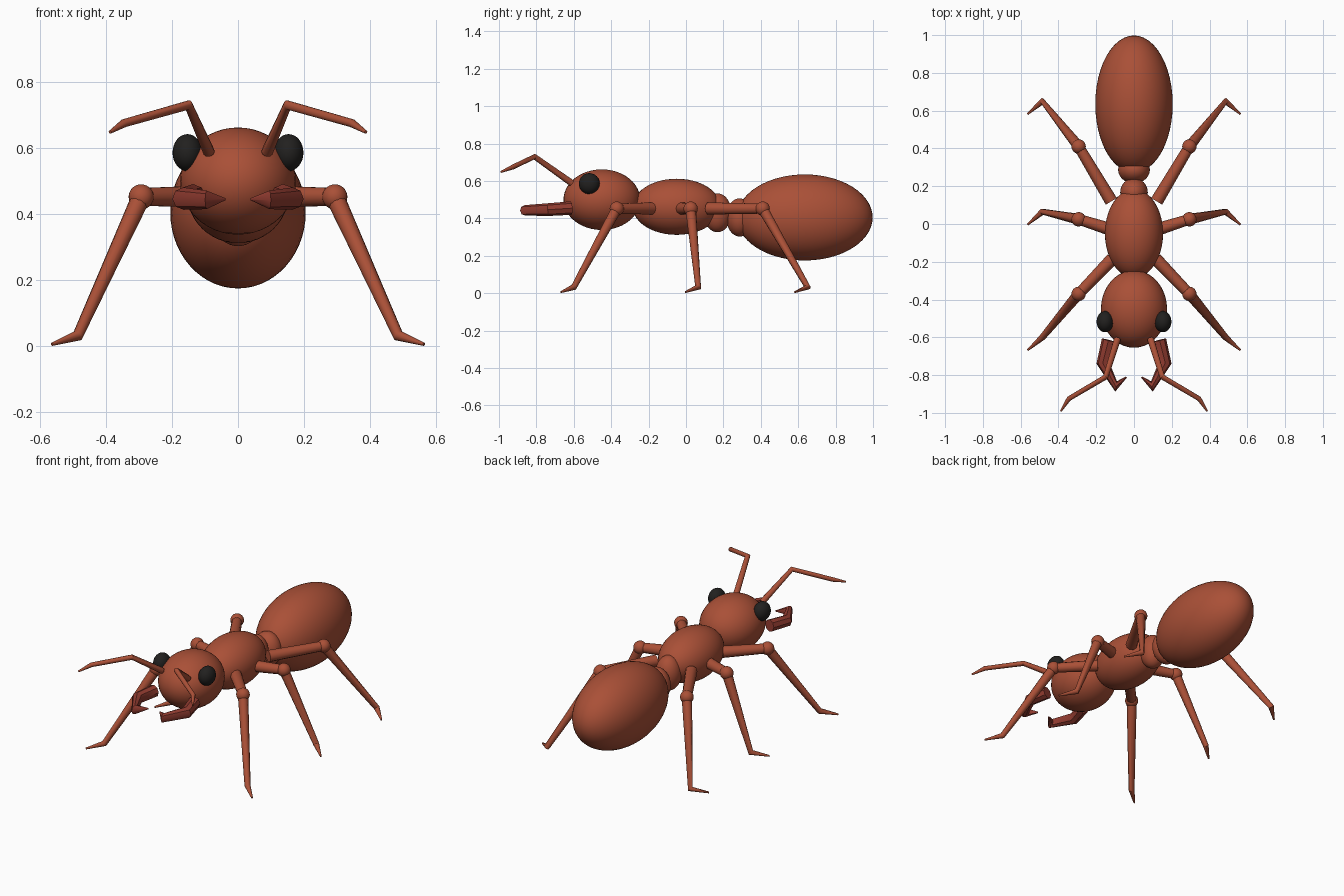
import bpy, math

if "Cube" in bpy.data.objects:
    bpy.data.objects.remove(bpy.data.objects["Cube"])


def material(name, rgb):
    m = bpy.data.materials.new(name)
    m.diffuse_color = (*rgb, 1)
    m.use_nodes = True
    m.node_tree.nodes["Principled BSDF"].inputs["Base Color"].default_value = m.diffuse_color
    return m


SHELL = material("shell", (0.40, 0.080, 0.038))
JAW = material("jaw", (0.29, 0.045, 0.030))
EYE = material("eye", (0.016, 0.015, 0.014))


def blob(name, loc, radii, mat=SHELL, seg=40, rings=24):
    bpy.ops.mesh.primitive_uv_sphere_add(segments=seg, ring_count=rings, radius=1, location=loc)
    ob = bpy.context.object
    ob.name = name
    ob.scale = radii
    ob.data.materials.append(mat)
    bpy.ops.object.transform_apply(location=False, rotation=False, scale=True)
    bpy.ops.object.shade_smooth()
    return ob


def limb(name, paths, side, mat=SHELL, res=3):
    """Tapered tube; every path is a list of (x, y, z, radius)."""
    cu = bpy.data.curves.new(name, 'CURVE')
    cu.dimensions = '3D'
    cu.bevel_depth = 1
    cu.bevel_resolution = res
    cu.use_fill_caps = True
    for pts in paths:
        sp = cu.splines.new('POLY')
        sp.points.add(len(pts) - 1)
        for p, (x, y, z, r) in zip(sp.points, pts):
            p.co = (x * side, y, z, 1)
            p.radius = r
    ob = bpy.data.objects.new(name, cu)
    bpy.context.collection.objects.link(ob)
    bpy.ops.object.select_all(action='DESELECT')
    ob.select_set(True)
    bpy.context.view_layer.objects.active = ob
    bpy.ops.object.convert(target='MESH')
    ob = bpy.context.object
    ob.name = name
    ob.data.materials.clear()
    ob.data.materials.append(mat)
    bpy.ops.object.shade_smooth_by_angle(angle=math.radians(40))


# Body segments
blob("head", (0, -0.45, 0.50), (0.175, 0.205, 0.162))
blob("thorax", (0, -0.05, 0.462), (0.154, 0.235, 0.15))
blob("waist_node_front", (0, 0.168, 0.43), (0.073, 0.075, 0.104))
blob("waist_node_rear", (0, 0.287, 0.405), (0.084, 0.072, 0.102))
blob("abdomen", (0, 0.635, 0.405), (0.205, 0.363, 0.23), seg=48, rings=28)

# Leg layout: name, hip (x, y), knee y, ankle y
LEGS = [("front", 0.115, -0.185, -0.37, -0.60),
        ("middle", 0.12, -0.03, 0.025, 0.065),
        ("rear", 0.12, 0.12, 0.41, 0.65)]

for side, tag in ((1, "left"), (-1, "right")):
    blob(f"eye_{tag}", (0.153 * side, -0.517, 0.586), (0.045, 0.056, 0.056), EYE, 28, 16)

    # Antennae and mandibles
    limb(f"antenna_{tag}", [[(0.088, -0.61, 0.588, 0.018), (0.15, -0.81, 0.73, 0.015),
                             (0.345, -0.925, 0.675, 0.013), (0.387, -0.99, 0.648, 0.005)]], side)
    limb(f"mandible_{tag}", [[(0.135, -0.615, 0.455, 0.036), (0.165, -0.735, 0.447, 0.034),
                              (0.095, -0.86, 0.443, 0.028), (0.04, -0.81, 0.445, 0.004)]],
         side, JAW, 2)

    # Legs with round knees
    for name, hx, hy, ky, ay in LEGS:
        limb(f"{name}_leg_{tag}", [
            [(hx, hy, 0.453, 0.034), (0.293, ky, 0.452, 0.028)],
            [(0.293, ky, 0.452, 0.029), (0.485, ay, 0.032, 0.017), (0.563, ay - 0.068, 0.006, 0.005)],
        ], side)
        blob(f"{name}_knee_{tag}", (0.293 * side, ky, 0.452), (0.038,) * 3, SHELL, 24, 14)
